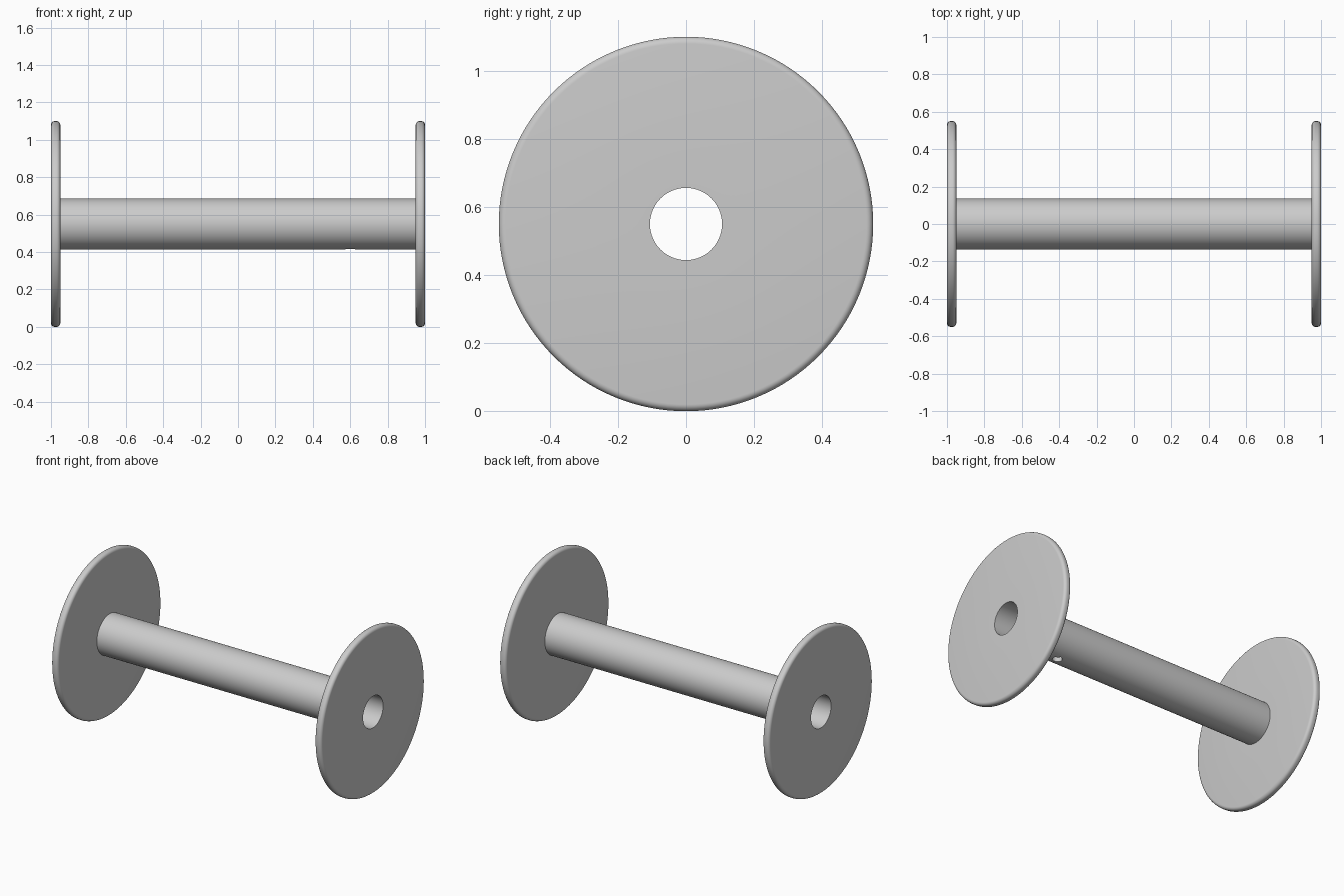
import bpy, bmesh, math
from mathutils import Vector, Matrix

old = bpy.data.objects.get("Cube")
if old:
    bpy.data.objects.remove(old, do_unlink=True)

HALF, THICK, FLANGE_R = 1.0, 0.05, 0.55
TUBE_R, BORE_R, ROUND = 0.136, 0.106, 0.02
SEGMENTS = 128

grey = bpy.data.materials.new("light grey plastic")
grey.use_nodes = True
colour = (0.6, 0.6, 0.6, 1)
grey.diffuse_color = colour
grey.node_tree.nodes["Principled BSDF"].inputs["Base Color"].default_value = colour


def rounded_corner(x, r, start):
    """Quarter arc from angle start, going counter-clockwise."""
    return [(x + ROUND * math.cos(a), r + ROUND * math.sin(a))
            for a in (math.radians(start + 90 * i / 6) for i in range(7))]


def add_object(name, bm):
    bmesh.ops.recalc_face_normals(bm, faces=bm.faces)
    mesh = bpy.data.meshes.new(name)
    bm.to_mesh(mesh)
    bm.free()
    mesh.materials.append(grey)
    obj = bpy.data.objects.new(name, mesh)
    bpy.context.collection.objects.link(obj)
    return obj


# Half of the spool section, mirrored to give the closed section
inner = HALF - THICK
half = [(HALF, BORE_R)]
half += rounded_corner(HALF - ROUND, FLANGE_R - ROUND, 0)
half += rounded_corner(inner + ROUND, FLANGE_R - ROUND, 90)
half += [(inner, TUBE_R)]
section = half + [(-x, r) for x, r in reversed(half)]

# Spool: section turned around the x axis
bm = bmesh.new()
rings = []
for s in range(SEGMENTS):
    turn = Matrix.Rotation(math.tau * s / SEGMENTS, 3, 'X')
    rings.append([bm.verts.new(turn @ Vector((x, 0, r))) for x, r in section])
for s, ring in enumerate(rings):
    after = rings[(s + 1) % SEGMENTS]
    for i in range(len(section)):
        j = (i + 1) % len(section)
        bm.faces.new((ring[i], ring[j], after[j], after[i]))
spool = add_object("spool", bm)
spool.location.z = FLANGE_R

# Small thread hole through the lower tube wall
bm = bmesh.new()
bmesh.ops.create_cone(bm, cap_ends=True, segments=32, radius1=0.03,
                      radius2=0.03, depth=0.12)
cutter = add_object("thread_hole_cutter", bm)
cutter.location = (0.6, 0, FLANGE_R - TUBE_R)
cutter.hide_render = True
cutter.hide_viewport = True

cut = spool.modifiers.new("thread hole", 'BOOLEAN')
cut.operation = 'DIFFERENCE'
cut.solver = 'EXACT'
cut.object = cutter
bpy.context.view_layer.update()

# Apply the cut, then shade smooth with sharp rims
bpy.ops.object.select_all(action='DESELECT')
bpy.context.view_layer.objects.active = spool
spool.select_set(True)
bpy.ops.object.modifier_apply(modifier=cut.name)
bpy.data.objects.remove(cutter, do_unlink=True)
bpy.ops.object.shade_smooth_by_angle(angle=math.radians(35))
